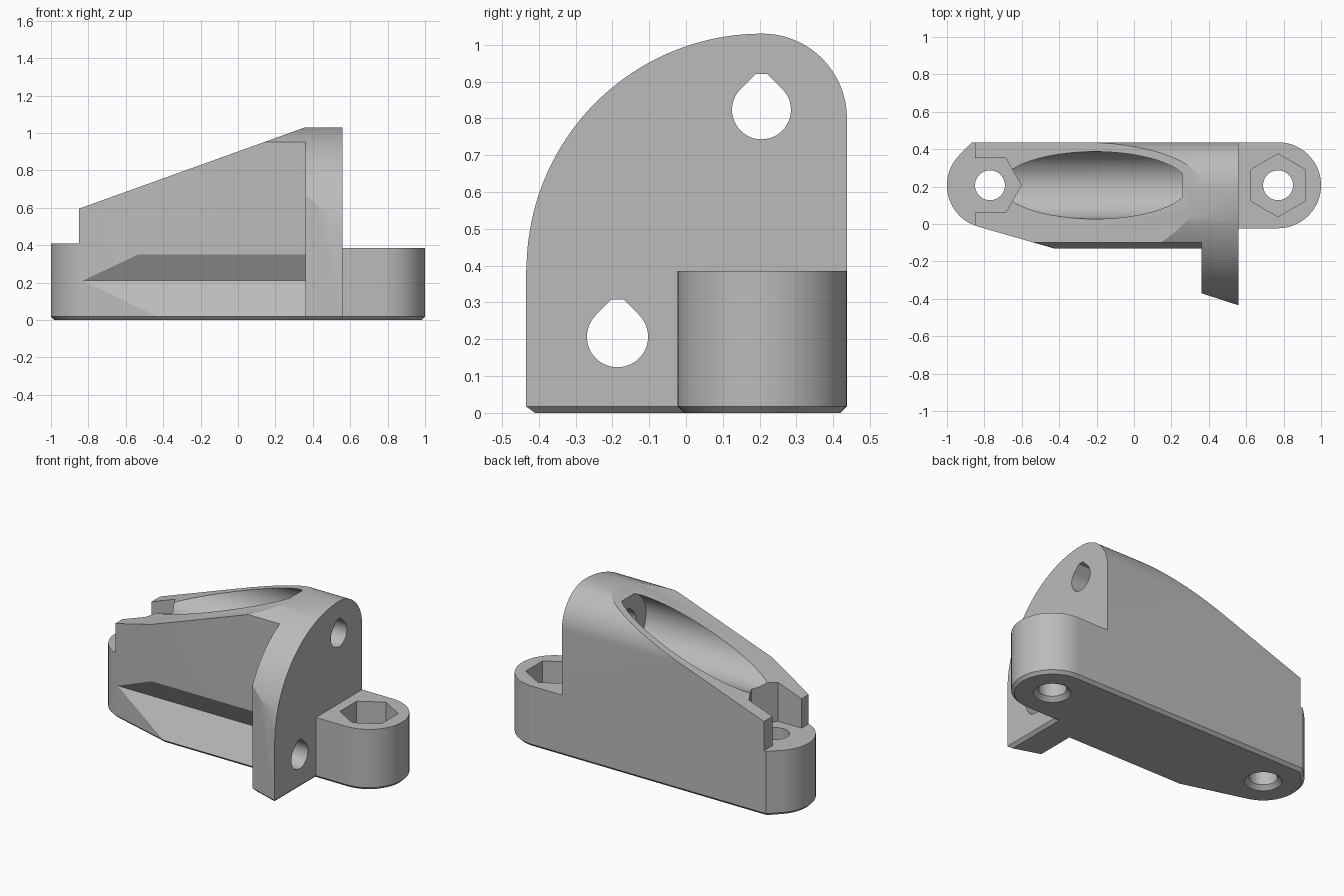
import bpy, bmesh
from math import cos, sin, radians, sqrt

if "Cube" in bpy.data.objects:
    bpy.data.objects.remove(bpy.data.objects["Cube"], do_unlink=True)

EAR_X, EAR_Y, EAR_R = 0.77, 0.207, 0.23
PLACE = {"x": lambda u, v, t: (t, u, v),
         "y": lambda u, v, t: (u, t, v),
         "z": lambda u, v, t: (u, v, t)}

grey = bpy.data.materials.new("light grey plastic")
grey.use_nodes = True
grey.diffuse_color = (0.5, 0.5, 0.5, 1)
grey.node_tree.nodes["Principled BSDF"].inputs["Base Color"].default_value = grey.diffuse_color


def arc(cu, cv, r, a, b, n=24):
    angles = [radians(a + (b - a) * i / n) for i in range(n + 1)]
    return [(cu + r * cos(t), cv + r * sin(t)) for t in angles]


def prism(name, pts, axis, lo, hi, grow=1.0, chamfer=0.0):
    """Extrude a 2D profile along an axis; grow scales the far end about its middle."""
    bm = bmesh.new()
    mu = sum(p[0] for p in pts) / len(pts)
    mv = sum(p[1] for p in pts) / len(pts)
    far = pts if grow == 1 else [(mu + (u - mu) * grow, mv + (v - mv) * grow) for u, v in pts]
    a = [bm.verts.new(PLACE[axis](u, v, lo)) for u, v in pts]
    b = [bm.verts.new(PLACE[axis](u, v, hi)) for u, v in far]
    bottom = bm.faces.new(a)
    bm.faces.new(b)
    for i in range(len(a)):
        j = (i + 1) % len(a)
        bm.faces.new((a[i], a[j], b[j], b[i]))
    bmesh.ops.recalc_face_normals(bm, faces=bm.faces[:])
    if chamfer:
        bmesh.ops.inset_region(bm, faces=[bottom], thickness=chamfer, use_even_offset=True)
        for v in bottom.verts:
            v.co.z = lo - chamfer
    me = bpy.data.meshes.new(name)
    bm.to_mesh(me)
    bm.free()
    ob = bpy.data.objects.new(name, me)
    bpy.context.collection.objects.link(ob)
    me.materials.append(grey)
    return ob


def carve(target, tool, operation="DIFFERENCE"):
    tool.hide_render = True
    mod = target.modifiers.new("carve", "BOOLEAN")
    mod.operation, mod.solver, mod.object = operation, "EXACT", tool
    bpy.context.view_layer.objects.active = target
    bpy.ops.object.modifier_apply(modifier=mod.name)
    bpy.data.objects.remove(tool, do_unlink=True)


def teardrop(u, v, r):
    flat = 1.21 * r
    half = sqrt(2) * r - flat
    return arc(u, v, r, 135, 405, 36) + [(u + half, v + flat), (u - half, v + flat)]


# Plan outline with rounded ears and a tapered flange, chamfered underneath
back = EAR_Y + EAR_R
plan = (arc(EAR_X, EAR_Y, EAR_R, -90, 90, 32) + [(-0.866, back)]
        + arc(-EAR_X, EAR_Y, EAR_R, 135, 253, 24)
        + [(-0.43, -0.13), (0.36, -0.13), (0.36, -0.37), (0.56, -0.435), (0.56, EAR_Y - EAR_R)])
bracket = prism("bracket_body", plan, "z", 0.018, 1.3, chamfer=0.018)

# Side profile: ear heights and sloping top
carve(bracket, prism("side_profile", [
    (-1.2, -0.1), (1.2, -0.1), (1.2, 0.385), (0.56, 0.385), (0.56, 1.102),
    (-0.85, 0.595), (-0.85, 0.41), (-1.2, 0.41)], "y", -1, 1), "INTERSECT")

# End profile: large front arc and small back arc
arch = ([(-0.6, -0.1), (0.7, -0.1), (0.7, 0.8)]
        + arc(EAR_Y, 0.8, EAR_R, 0, 90)
        + arc(EAR_Y, 0.39, 0.64, 90, 180, 40)[1:] + [(-0.6, 0.39)])
carve(bracket, prism("end_profile", arch, "x", -1.2, 1.2), "INTERSECT")

# V groove along the front, with the wall set back above it
carve(bracket, prism("front_groove", [
    (-0.6, 0.001), (-0.14, 0.001), (-0.015, 0.21), (-0.1, 0.35), (-0.1, 1.4), (-0.6, 1.4)],
    "x", -1.2, 0.36))

# Round channel in the sloping top
carve(bracket, prism("top_channel", arc(EAR_Y, 0.825, 0.18, 0, 360, 64)[:-1], "x", -0.95, 0.26))

# Teardrop holes through the flange
carve(bracket, prism("upper_hole", teardrop(0.205, 0.823, 0.08), "x", 0.1, 0.7))
carve(bracket, prism("lower_hole", teardrop(-0.186, 0.207, 0.083), "x", 0.3, 0.7))

# Hexagonal nut pockets, the one at -x open towards its end
carve(bracket, prism("nut_pocket", arc(EAR_X, EAR_Y, 0.168, 30, 330, 5), "z", 0.2, 0.6))
hexagon = arc(-EAR_X, EAR_Y, 0.168, -60, 60, 2)
slot = hexagon + [(-1.1, hexagon[-1][1]), (-1.1, hexagon[0][1])]
carve(bracket, prism("nut_slot", slot, "z", 0.41, 1.2))

# Screw holes with small countersinks underneath
for x in (-EAR_X, EAR_X):
    carve(bracket, prism("screw_hole", arc(x, EAR_Y, 0.08, 0, 360, 40)[:-1], "z", -0.2, 0.6))
    carve(bracket, prism("countersink", arc(x, EAR_Y, 0.125, 0, 360, 40)[:-1],
                         "z", -0.02, 0.03, grow=0.6))

# Smooth curves with sharp edges
bpy.ops.object.select_all(action="DESELECT")
bracket.select_set(True)
bpy.context.view_layer.objects.active = bracket
bpy.ops.object.shade_smooth_by_angle(angle=radians(25))
